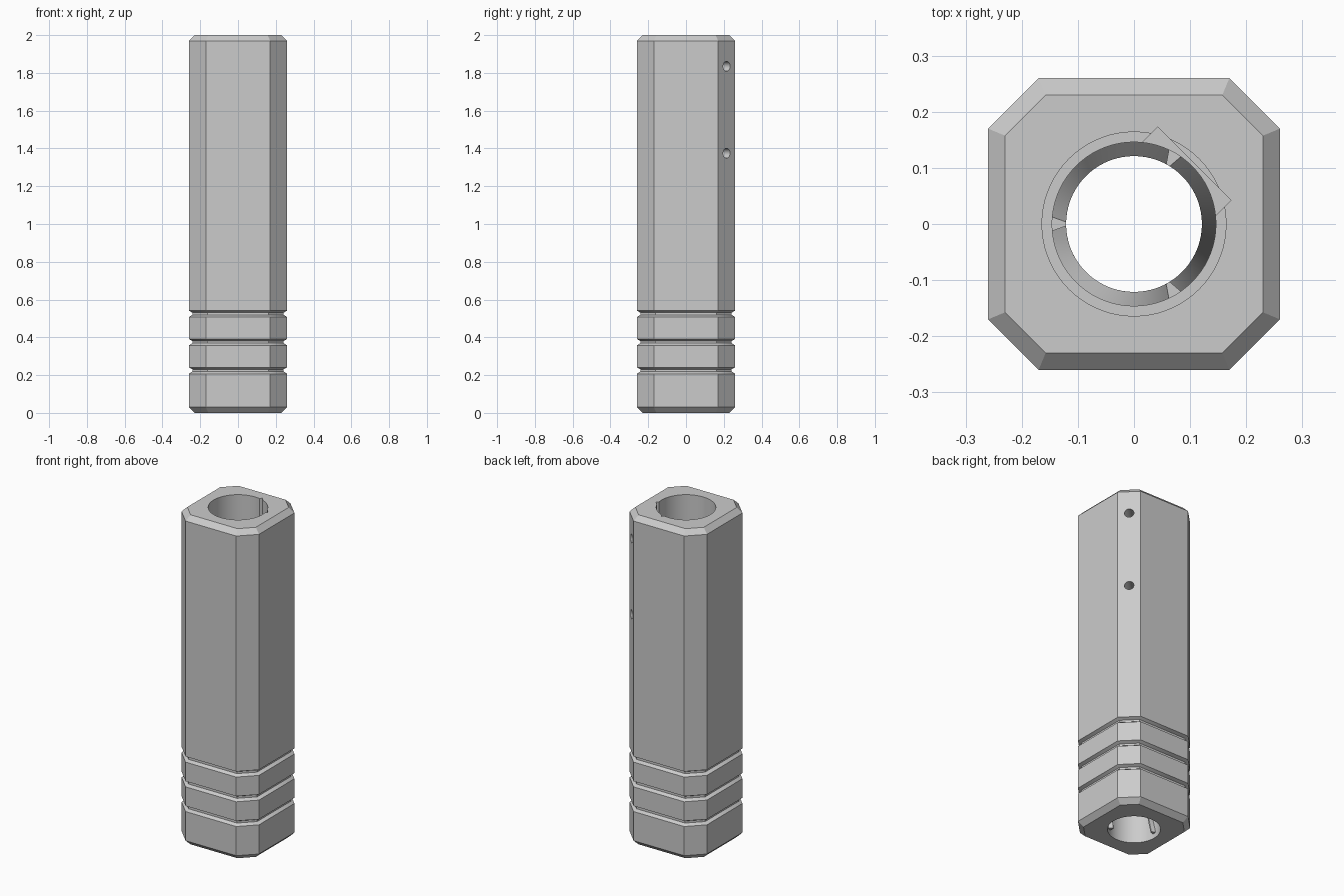
import bpy, bmesh
from math import sin, cos, radians, pi, sqrt
from mathutils import Matrix, Vector

if "Cube" in bpy.data.objects:
    bpy.data.objects.remove(bpy.data.objects["Cube"], do_unlink=True)

metal = bpy.data.materials.new("plain grey metal")
metal.use_nodes = True
GREY = (0.6, 0.6, 0.6, 1)
metal.diffuse_color = GREY
metal.node_tree.nodes["Principled BSDF"].inputs["Base Color"].default_value = GREY


def finish(name, bm):
    bmesh.ops.recalc_face_normals(bm, faces=bm.faces)
    mesh = bpy.data.meshes.new(name)
    bm.to_mesh(mesh)
    bm.free()
    obj = bpy.data.objects.new(name, mesh)
    bpy.context.collection.objects.link(obj)
    mesh.materials.append(metal)
    return obj


def loft(name, rings):
    """Skin a stack of equal-length closed rings and cap both ends."""
    bm = bmesh.new()
    loops = [[bm.verts.new(p) for p in ring] for ring in rings]
    for low, high in zip(loops, loops[1:]):
        for i in range(len(low)):
            j = (i + 1) % len(low)
            bm.faces.new((low[i], low[j], high[j], high[i]))
    bm.faces.new(loops[0][::-1])
    bm.faces.new(loops[-1])
    return finish(name, bm)


def octagon(inset, z):
    flat = 0.26 - inset
    corner = (0.304 - inset) * sqrt(2) - flat
    quarter = [(flat, -corner), (flat, corner)]
    pts = []
    for x, y in quarter:
        pts.append((x, y))
    for _ in range(3):
        pts += [(-y, x) for x, y in pts[-2:]]
    return [(x, y, z) for x, y in pts]


def circle(radius, z, steps=72):
    return [(radius * cos(2 * pi * i / steps), radius * sin(2 * pi * i / steps), z)
            for i in range(steps)]


def cut(target, cutter):
    cutter.hide_render = True
    mod = target.modifiers.new("cut", 'BOOLEAN')
    mod.operation = 'DIFFERENCE'
    mod.solver = 'EXACT'
    mod.object = cutter
    bpy.context.view_layer.objects.active = target
    bpy.ops.object.modifier_apply(modifier=mod.name)
    bpy.data.objects.remove(cutter, do_unlink=True)


# Octagonal body with bevelled ends and three grip grooves
profile = [(0.03, 0), (0, 0.03)]
for z in (0.225, 0.375, 0.525):
    profile += [(0, z - 0.018), (0.018, z - 0.006), (0.018, z + 0.006), (0, z + 0.016)]
profile += [(0, 1.97), (0.03, 2)]
body = loft("body", [octagon(d, z) for d, z in profile])

# Through bore and wider socket at the top
BORE, SOCKET, FLOOR = 0.146, 0.164, 1.2
cut(body, loft("bore_cutter", [circle(BORE, -0.1), circle(BORE, 2.1)]))
cut(body, loft("socket_cutter", [circle(SOCKET, FLOOR), circle(SOCKET, 2.1)]))

# Flat key slot facing the back left corner
turn = Matrix.Rotation(radians(45), 3, 'Z')
slot = [(0.05, -0.0925), (0.152, -0.0925), (0.152, 0.0925), (0.05, 0.0925)]
cut(body, loft("slot_cutter", [[turn @ Vector((x, y, z)) for x, y in slot]
                               for z in (FLOOR - 0.04, 2.1)]))

# Two screw holes through the back left corner
for z in (1.835, 1.375):
    rings = []
    for reach in (0.08, 0.4):
        rings.append([turn @ Vector((reach, x, y + z)) for x, y, _ in circle(0.026, 0, 32)])
    cut(body, loft("screw_hole_cutter", rings))

# Three twisting ribs inside the bore
RIB_TOP, RIB_BOTTOM, LAYERS = 1.15, 0.03, 40
rib_section = [(0.149, -0.09), (0.149, 0.09), (0.121, 0.03), (0.121, -0.03)]
parts = [body]
for k in range(3):
    rings = []
    for i in range(LAYERS + 1):
        t = i / LAYERS
        start = pi + 2 * pi * k / 3 - 2 * pi / 3 * (1 - t)
        z = RIB_BOTTOM + (RIB_TOP - RIB_BOTTOM) * t
        rings.append([(r * cos(start + a), r * sin(start + a), z) for r, a in rib_section])
    parts.append(loft(f"bore_rib_{k + 1}", rings))

# Smooth the round bores, keep the flats crisp
bpy.ops.object.select_all(action='DESELECT')
for part in parts:
    part.select_set(True)
bpy.context.view_layer.objects.active = body
bpy.ops.object.shade_smooth_by_angle(angle=radians(25))
